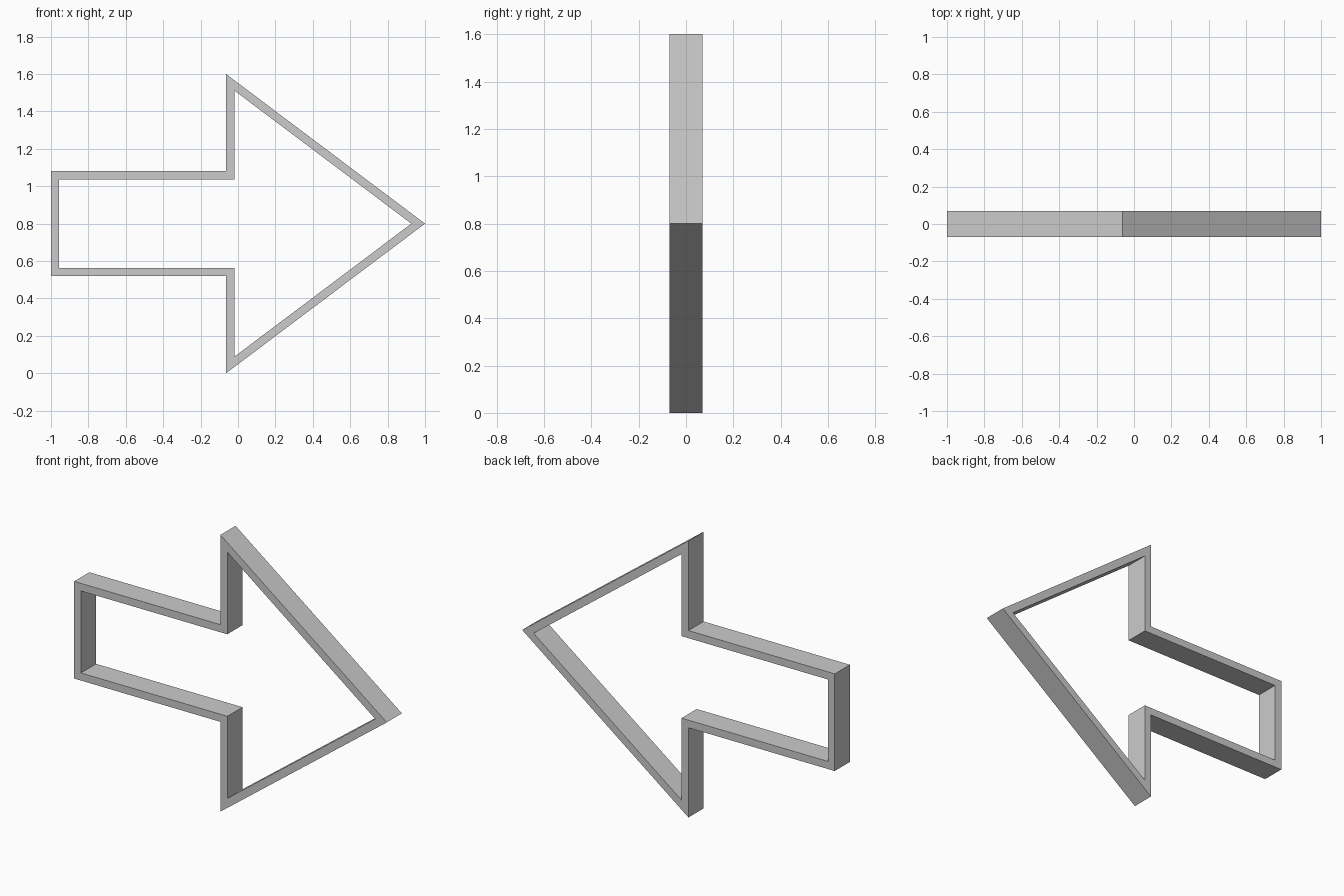
import bpy
import bmesh
from mathutils import Vector

if "Cube" in bpy.data.objects:
    bpy.data.objects.remove(bpy.data.objects["Cube"])

WALL = 0.044    # width of the frame border
HALF_Y = 0.069  # half the depth
MID_Z = 0.8

# Lower half of the outline (x, z from centre line), mirrored for the upper half
lower = [(-1.0, -0.281), (-0.064, -0.281), (-0.064, -0.8), (1.0, 0.0)]
upper = [(x, -z) for x, z in reversed(lower[:-1])]
outer = [Vector((x, z + MID_Z)) for x, z in lower + upper]


def inset(points, width):
    """Mitred inward offset of a counter-clockwise outline."""
    result = []
    for i, p in enumerate(points):
        a = (p - points[i - 1]).normalized()
        b = (points[(i + 1) % len(points)] - p).normalized()
        na, nb = Vector((-a.y, a.x)), Vector((-b.y, b.x))
        result.append(p + (na + nb) * width / (1 + na.dot(nb)))
    return result


# Arrow frame: four loops joined into a closed rectangular-section ring
bm = bmesh.new()
inner = inset(outer, WALL)
loops = []
for outline, y in ((outer, -HALF_Y), (outer, HALF_Y), (inner, HALF_Y), (inner, -HALF_Y)):
    loops.append([bm.verts.new((p.x, y, p.y)) for p in outline])
n = len(outer)
for k in range(4):
    a, b = loops[k], loops[(k + 1) % 4]
    for i in range(n):
        j = (i + 1) % n
        bm.faces.new((a[i], a[j], b[j], b[i]))
bmesh.ops.recalc_face_normals(bm, faces=bm.faces)

mesh = bpy.data.meshes.new("arrow_frame")
bm.to_mesh(mesh)
bm.free()
bpy.context.collection.objects.link(bpy.data.objects.new("arrow_frame", mesh))
